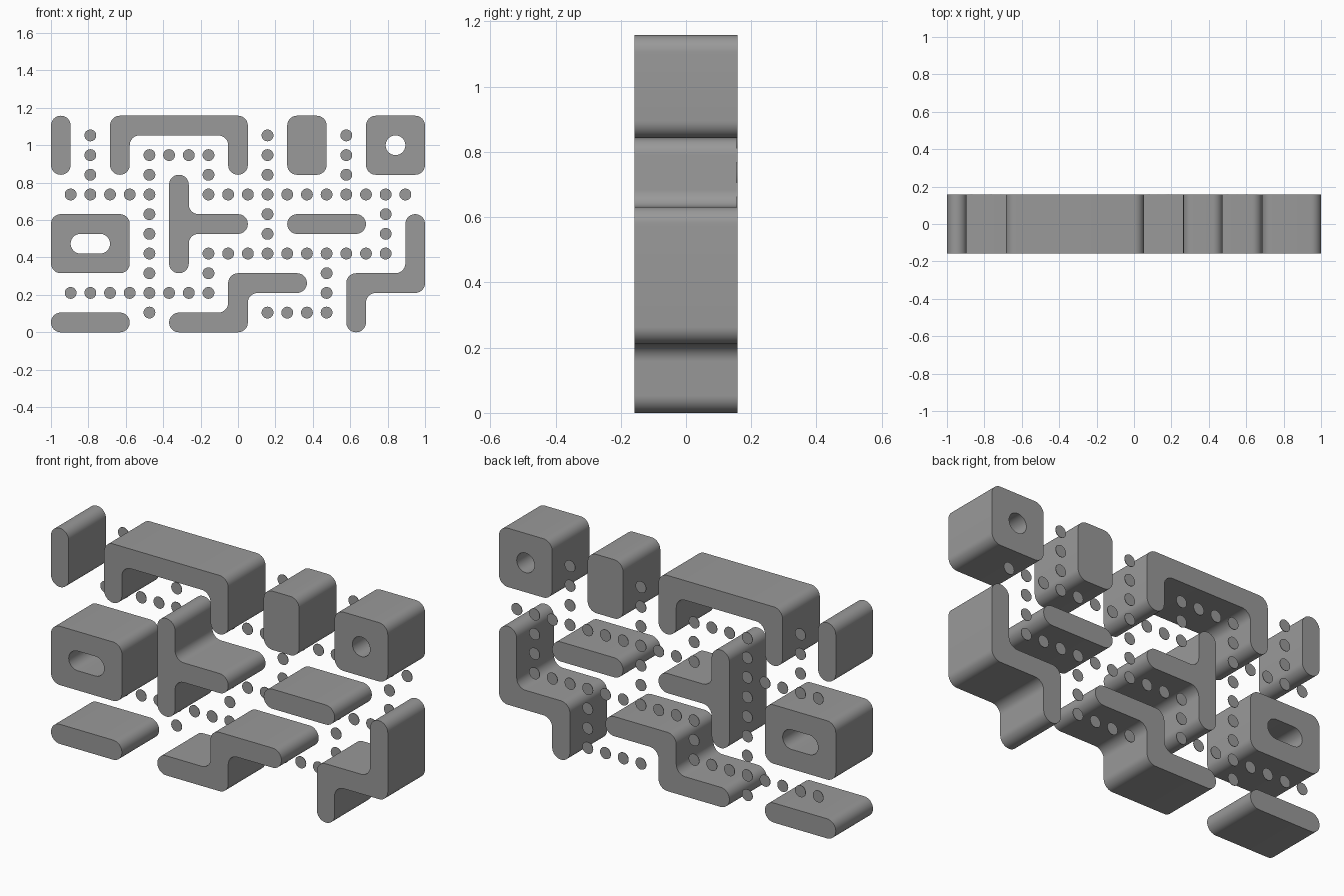
import bpy, bmesh, math
from mathutils import Matrix, Vector

cube = bpy.data.objects.get("Cube")
if cube:
    bpy.data.objects.remove(cube, do_unlink=True)

U = 2 / 19        # grid cell size
DEPTH = 3 * U     # wall depth
R = 0.5           # corner radius in cells

grey = bpy.data.materials.new("mid grey")
grey.use_nodes = True
colour = (0.32, 0.32, 0.32, 1)
grey.diffuse_color = colour
grey.node_tree.nodes["Principled BSDF"].inputs["Base Color"].default_value = colour


def rounded(corners, steps=10):
    """Fillet every corner of a right-angled outline, convex or concave."""
    pts = []
    n = len(corners)
    for i in range(n):
        c = Vector(corners[i])
        a = (Vector(corners[i - 1]) - c).normalized() * R
        b = (Vector(corners[(i + 1) % n]) - c).normalized() * R
        for k in range(steps + 1):
            t = k / steps * math.pi / 2
            p = c + a * (1 - math.sin(t)) + b * (1 - math.cos(t))
            if not pts or (p - pts[-1]).length > 1e-4:
                pts.append(p)
    if (pts[0] - pts[-1]).length < 1e-4:
        pts.pop()
    return pts


def box(x0, z0, x1, z1):
    return [(x0, z0), (x1, z0), (x1, z1), (x0, z1)]


def wall(name, outline, hole=None):
    """Extrude a rounded outline, with an optional through hole."""
    curve = bpy.data.curves.new(name, "CURVE")
    curve.dimensions = "2D"
    curve.fill_mode = "BOTH"
    curve.extrude = DEPTH / 2
    for loop in [outline] + ([hole] if hole else []):
        pts = rounded(loop)
        spline = curve.splines.new("POLY")
        spline.points.add(len(pts) - 1)
        for sp, p in zip(spline.points, pts):
            sp.co = (p.x * U - 1, p.y * U, 0, 1)
        spline.use_cyclic_u = True
    temp = bpy.data.objects.new(name + " curve", curve)
    bpy.context.collection.objects.link(temp)
    bpy.context.view_layer.update()
    mesh = bpy.data.meshes.new_from_object(
        temp.evaluated_get(bpy.context.evaluated_depsgraph_get()))
    bpy.data.objects.remove(temp, do_unlink=True)
    bm = bmesh.new()
    bm.from_mesh(mesh)
    bmesh.ops.remove_doubles(bm, verts=bm.verts, dist=1e-5)
    bmesh.ops.transform(bm, matrix=Matrix.Rotation(math.pi / 2, 4, "X"), verts=bm.verts)
    bmesh.ops.recalc_face_normals(bm, faces=bm.faces)
    bm.to_mesh(mesh)
    bm.free()
    finish(name, mesh)


def finish(name, mesh):
    mesh.materials.clear()
    mesh.materials.append(grey)
    obj = bpy.data.objects.new(name, mesh)
    bpy.context.collection.objects.link(obj)
    bpy.ops.object.select_all(action="DESELECT")
    obj.select_set(True)
    bpy.context.view_layer.objects.active = obj
    bpy.ops.object.shade_smooth_by_angle(angle=math.radians(35))


# Simple bars and blocks
wall("upright_bar", box(0, 8, 1, 11))
wall("upper_block", box(12, 8, 14, 11))
wall("middle_bar", box(12, 5, 16, 6))
wall("lower_bar", box(0, 0, 4, 1))

# Blocks with through holes
wall("round_hole_block", box(16, 8, 19, 11), box(17, 9, 18, 10))
wall("slot_hole_block", box(0, 3, 4, 6), box(1, 4, 3, 5))

# Bent walls
wall("bracket_wall", [(3, 8), (4, 8), (4, 10), (9, 10),
                      (9, 8), (10, 8), (10, 11), (3, 11)])
wall("tee_wall", [(6, 3), (7, 3), (7, 5), (10, 5),
                  (10, 6), (7, 6), (7, 8), (6, 8)])
wall("step_wall", [(6, 0), (10, 0), (10, 2), (13, 2),
                   (13, 3), (9, 3), (9, 1), (6, 1)])
wall("zigzag_wall", [(15, 0), (16, 0), (16, 2), (19, 2),
                     (19, 6), (18, 6), (18, 3), (15, 3)])

# Dots: straight runs (x0, z0, x1, z1) along the corridors
runs = [(1, 7, 5, 7), (8, 7, 18, 7), (5, 9, 8, 9), (8, 4, 17, 4),
        (1, 2, 8, 2), (11, 1, 14, 1),
        (2, 7, 2, 10), (5, 1, 5, 9), (8, 7, 8, 9), (8, 2, 8, 4),
        (11, 4, 11, 10), (15, 7, 15, 10), (17, 4, 17, 7), (14, 1, 14, 4)]
spots = sorted({(x, z) for x0, z0, x1, z1 in runs
                for x in range(x0, x1 + 1) for z in range(z0, z1 + 1)})
THIN = 0.003
bm = bmesh.new()
for x, z in spots:
    place = Matrix.Translation((x * U - 1, DEPTH / 2 - THIN / 2, z * U))
    bmesh.ops.create_cone(bm, cap_ends=True, segments=32, radius1=0.3 * U,
                          radius2=0.3 * U, depth=THIN,
                          matrix=place @ Matrix.Rotation(math.pi / 2, 4, "X"))
dots = bpy.data.meshes.new("path_dots")
bm.to_mesh(dots)
bm.free()
finish("path_dots", dots)
